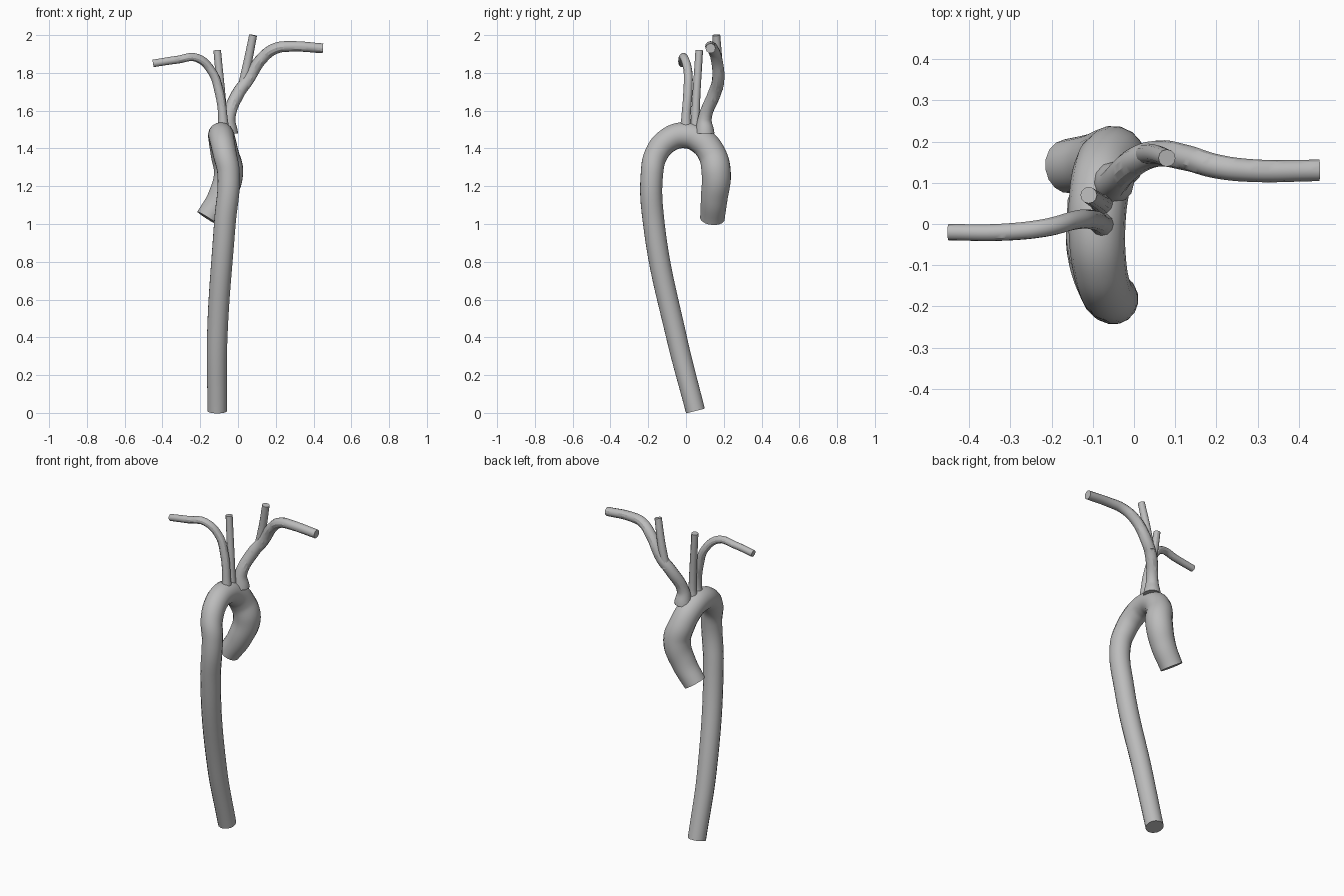
import bpy
from math import sin, cos, pi
from mathutils import Vector

default_cube = bpy.data.objects.get("Cube")
if default_cube:
    bpy.data.objects.remove(default_cube, do_unlink=True)

grey = bpy.data.materials.new("plain grey")
grey.use_nodes = True
colour = (.5, .5, .5, 1)
grey.diffuse_color = colour
grey.node_tree.nodes["Principled BSDF"].inputs["Base Color"].default_value = colour


def tube(name, points, radii, sides):
    """Capped, smooth-shaded tube through the points."""
    curve = bpy.data.curves.new(name, "CURVE")
    curve.dimensions = "3D"
    curve.resolution_u = 8
    curve.bevel_depth = 1
    curve.bevel_resolution = sides // 2 - 2
    curve.use_fill_caps = True
    curve.materials.append(grey)

    spline = curve.splines.new("BEZIER")
    spline.radius_interpolation = "CARDINAL"
    spline.bezier_points.add(len(points) - 1)
    for knot, position, radius in zip(spline.bezier_points, points, radii):
        knot.co = position
        knot.radius = radius
        knot.handle_left_type = knot.handle_right_type = "AUTO"

    part = bpy.data.objects.new(name, curve)
    bpy.context.collection.objects.link(part)
    bpy.ops.object.select_all(action="DESELECT")
    part.select_set(True)
    bpy.context.view_layer.objects.active = part
    bpy.ops.object.convert(target="MESH")
    bpy.ops.object.shade_smooth_by_angle()


def taper(start, end, count):
    """Evenly spaced radii from start to end."""
    return [start + (end - start) * i / (count - 1) for i in range(count)]


def branch(name, root, onward, start, end):
    """Tube that leaves the arch straight up from a flared root."""
    base = Vector(root)
    collar = base + Vector((0, 0, .08))
    points = [base, collar, *onward]
    radii = [start * 1.4, *taper(start, end, len(points) - 1)]
    tube(name, points, radii, sides=12)


# Main arch: short rising end, half ellipse over the top, long falling limb
rising = [(-.16, .14, 1.03), (-.09, .15, 1.14)]
arch_steps = 7
angles = taper(0, pi, arch_steps)
arch = [(-.05 - .04 * sin(a), .17 * cos(a) - .01, 1.27 + .2 * sin(a)) for a in angles]
falling = [(-.07, -.17, 1), (-.11, -.05, .4), (-.11, .05, .01)]
rising_radii = taper(.066, .072, len(rising))
arch_radii = taper(.078, .06, arch_steps)
falling_radii = taper(.058, .052, len(falling))
tube("main_arch", rising + arch + falling,
     rising_radii + arch_radii + falling_radii, sides=16)

# Slim branch bending out to the right
branch("right_side_branch", root=(-.08, 0, 1.48),
       onward=[(-.1, .01, 1.7), (-.14, .01, 1.81), (-.22, -.01, 1.88),
               (-.32, -.02, 1.87), (-.45, -.02, 1.85)],
       start=.025, end=.02)

# Straight middle branch
branch("middle_branch", root=(-.08, .05, 1.48),
       onward=[(-.11, .07, 1.92)],
       start=.023, end=.02)

# Forked branch: a trunk bending out to the left, and its upright offshoot
branch("left_side_branch", root=(-.05, .1, 1.48),
       onward=[(0, .15, 1.69), (.05, .17, 1.76), (.13, .16, 1.88),
               (.2, .14, 1.93), (.28, .13, 1.94), (.45, .13, 1.93)],
       start=.036, end=.026)
offshoot = [(.02, .17, 1.71), (.05, .17, 1.85), (.08, .16, 2)]
tube("upright_offshoot", offshoot, taper(.025, .021, len(offshoot)), sides=12)
